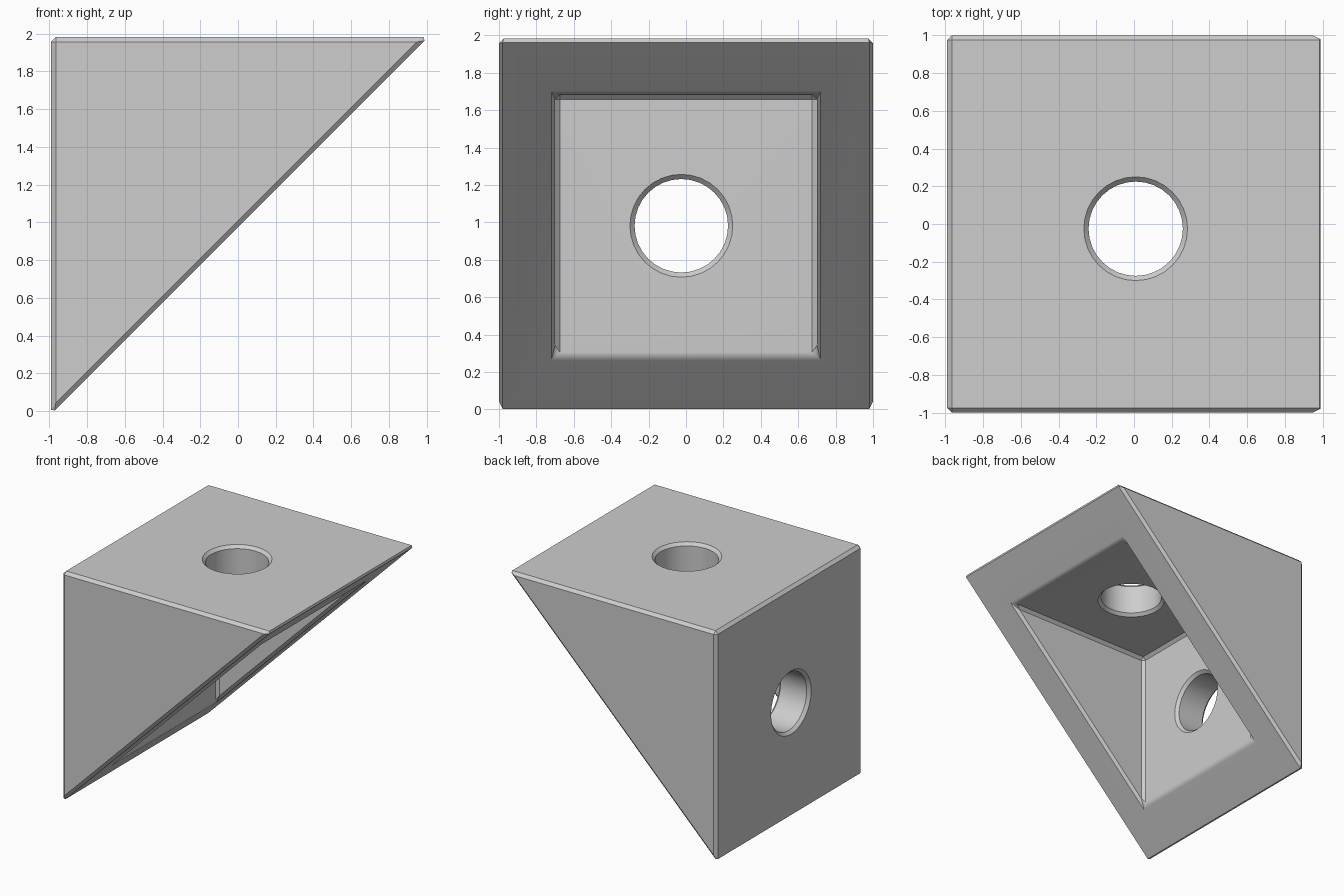
import bpy, bmesh, math
from mathutils import Matrix, Vector

cube = bpy.data.objects.get("Cube")
if cube:
    bpy.data.objects.remove(cube, do_unlink=True)

CHAMFER = 0.025
LEG, WALL = 2.0, 0.3          # outer leg length, plate thickness
LEFT, TOP = -0.991, 1.982     # planes of the two outer plates

grey = bpy.data.materials.new("light_grey")
grey.use_nodes = True
grey.diffuse_color = (0.61, 0.61, 0.61, 1)
grey.node_tree.nodes["Principled BSDF"].inputs["Base Color"].default_value = grey.diffuse_color


def to_object(bm, name):
    bmesh.ops.recalc_face_normals(bm, faces=bm.faces)
    mesh = bpy.data.meshes.new(name)
    bm.to_mesh(mesh)
    bm.free()
    mesh.materials.append(grey)
    obj = bpy.data.objects.new(name, mesh)
    bpy.context.collection.objects.link(obj)
    return obj


def wedge(bm, left, top, leg, half):
    """Triangular prism without its sloping face; returns the slope's corner loop."""
    outline = [(left, top - leg), (left, top), (left + leg, top)]
    a, b = [[bm.verts.new((x, y, z)) for x, z in outline] for y in (-half, half)]
    bm.faces.new(a)
    bm.faces.new(b)
    for i in (0, 1):
        bm.faces.new((a[i], a[i + 1], b[i + 1], b[i]))
    return [a[0], a[2], b[2], b[0]]


def hole_cutter(name, location, axis):
    """Round cutter whose flared ends chamfer both rims of the hole."""
    bm = bmesh.new()
    h, r, c = WALL / 2, 0.25, CHAMFER
    profile = [(0, -h - c), (r + 2 * c, -h - c), (r, -h + c),
               (r, h - c), (r + 2 * c, h + c), (0, h + c)]
    verts = [bm.verts.new((x, 0, z)) for x, z in profile]
    edges = [bm.edges.new(pair) for pair in zip(verts, verts[1:])]
    bmesh.ops.spin(bm, geom=verts + edges, cent=(0, 0, 0), axis=(0, 0, 1),
                   angle=math.tau, steps=32)
    bmesh.ops.remove_doubles(bm, verts=bm.verts, dist=0.0001)
    turn = Vector((0, 0, 1)).rotation_difference(Vector(axis)).to_matrix().to_4x4()
    bm.transform(Matrix.Translation(location) @ turn)
    obj = to_object(bm, name)
    obj.hide_render = True
    return obj


# Bracket shell: outer wedge, inner pocket, and the sloping frame joining them
bm = bmesh.new()
outer = wedge(bm, LEFT, TOP, LEG, LEG / 2)
inner = wedge(bm, LEFT + WALL, TOP - WALL, LEG - 2 * WALL, LEG / 2 - WALL)
for i in range(4):
    j = (i + 1) % 4
    bm.faces.new((outer[i], outer[j], inner[j], inner[i]))
bracket = to_object(bm, "corner_bracket")

# Chamfer every edge
bevel = bracket.modifiers.new("chamfer", 'BEVEL')
bevel.width = CHAMFER
bevel.segments = 1
bevel.limit_method = 'ANGLE'
bevel.angle_limit = math.radians(30)

# Bolt holes through both plates
half = LEG / 2
cutters = [
    hole_cutter("top_hole_cutter", (LEFT + half, -CHAMFER, TOP - WALL / 2), (0, 0, 1)),
    hole_cutter("side_hole_cutter", (LEFT + WALL / 2, -CHAMFER, TOP - half), (1, 0, 0)),
]
for cutter in cutters:
    cut = bracket.modifiers.new(cutter.name, 'BOOLEAN')
    cut.operation = 'DIFFERENCE'
    cut.solver = 'EXACT'
    cut.object = cutter

# Apply the cuts, then smooth shallow edges only
for obj in bpy.context.selected_objects:
    obj.select_set(False)
bpy.context.view_layer.objects.active = bracket
bracket.select_set(True)
for name in [m.name for m in bracket.modifiers]:
    bpy.ops.object.modifier_apply(modifier=name)
for cutter in cutters:
    bpy.data.objects.remove(cutter, do_unlink=True)
bpy.ops.object.shade_smooth_by_angle(angle=math.radians(30))
weighted = bracket.modifiers.new("weighted_normals", 'WEIGHTED_NORMAL')
weighted.keep_sharp = True
